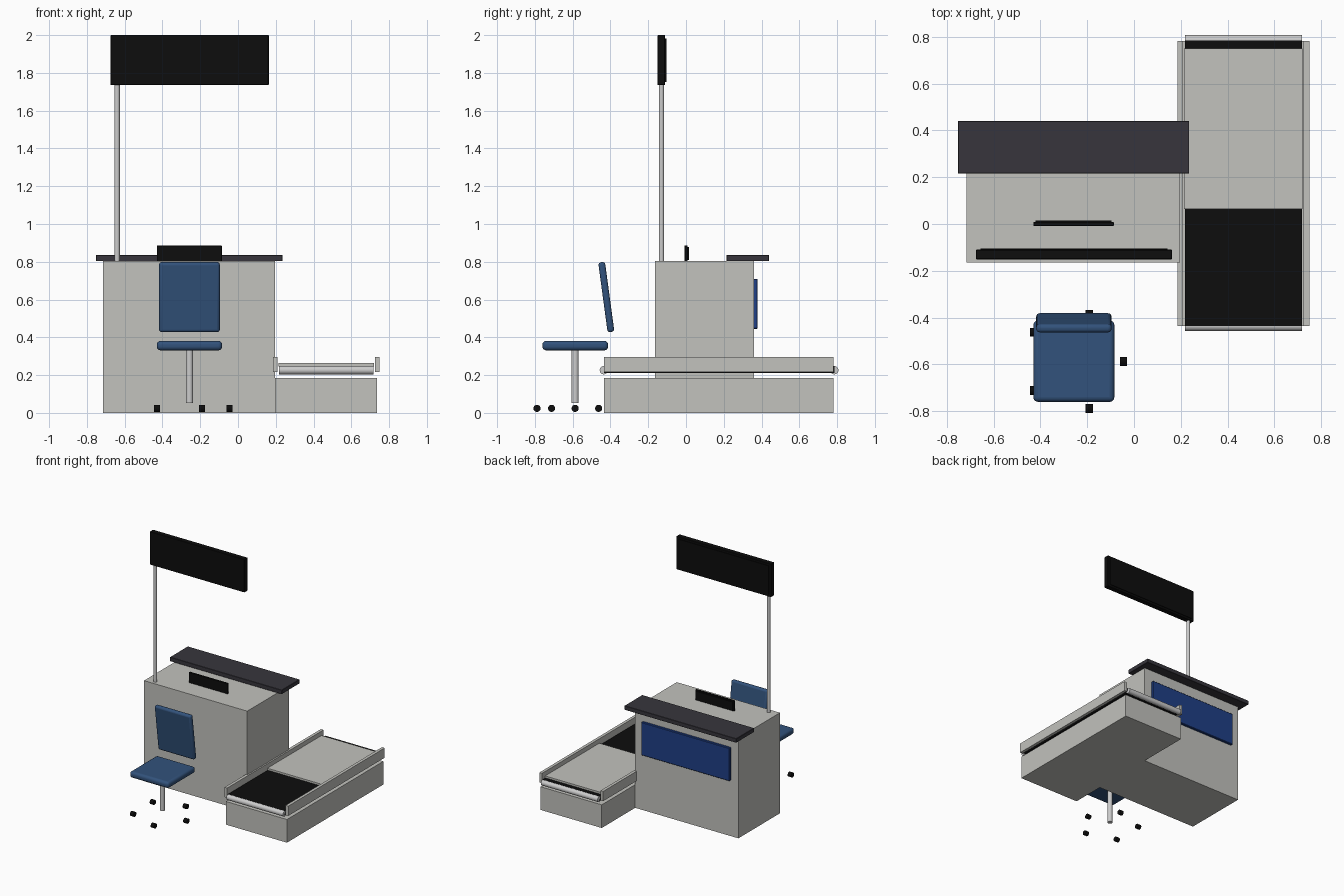
import bpy
from math import cos, sin, radians, atan2, hypot

if "Cube" in bpy.data.objects:
    bpy.data.objects.remove(bpy.data.objects["Cube"], do_unlink=True)


def material(name, r, g, b, rough=0.6):
    m = bpy.data.materials.new(name)
    m.use_nodes = True
    m.diffuse_color = (r, g, b, 1)
    bsdf = m.node_tree.nodes["Principled BSDF"]
    bsdf.inputs["Base Color"].default_value = (r, g, b, 1)
    bsdf.inputs["Roughness"].default_value = rough
    return m


grey = material("warm_grey_laminate", 0.54, 0.54, 0.51)
steel = material("light_steel", 0.6, 0.6, 0.6)
charcoal = material("charcoal_counter", 0.038, 0.036, 0.045)
black = material("black_plastic", 0.004, 0.004, 0.004)
blue = material("blue_panel", 0.014, 0.05, 0.24)
fabric = material("blue_upholstery", 0.032, 0.085, 0.2)


def box(name, mat, x, y, z, bevel=0, segments=1, tilt=0):
    """Box from (min, max) ranges on each axis, optionally bevelled and tilted about x."""
    ranges = (x, y, z)
    bpy.ops.mesh.primitive_cube_add(size=1, location=[(a + b) / 2 for a, b in ranges])
    ob = bpy.context.object
    ob.name = name
    ob.scale = [b - a for a, b in ranges]
    bpy.ops.object.transform_apply(location=False, rotation=False, scale=True)
    ob.rotation_euler.x = tilt
    ob.data.materials.append(mat)
    if bevel:
        mod = ob.modifiers.new("rounded_edges", 'BEVEL')
        mod.width, mod.segments = bevel, segments
        if segments > 1:
            bpy.ops.object.shade_smooth_by_angle(angle=radians(40))
    return ob


def rod(name, mat, centre, radius, length, axis='Z', sides=24):
    """Cylinder along x or z."""
    turn = (0, radians(90), 0) if axis == 'X' else (0, 0, 0)
    bpy.ops.mesh.primitive_cylinder_add(vertices=sides, radius=radius, depth=length,
                                        location=centre, rotation=turn)
    ob = bpy.context.object
    ob.name = name
    ob.data.materials.append(mat)
    bpy.ops.object.shade_smooth_by_angle(angle=radians(40))
    return ob


# Desk with raised counter and rear panel
box("desk_body", grey, (-0.715, 0.197), (-0.165, 0.36), (0, 0.803))
box("counter_top", charcoal, (-0.752, 0.236), (0.215, 0.44), (0.803, 0.836), 0.002)
box("rear_panel", blue, (-0.65, 0.13), (0.355, 0.379), (0.445, 0.71), 0.004)

# Small screen on the desk
box("desk_screen", black, (-0.43, -0.086), (-0.008, 0.008), (0.803, 0.886), 0.002)
box("desk_screen_face", black, (-0.42, -0.096), (0.007, 0.015), (0.81, 0.878))

# Overhead sign on its post
rod("sign_post", steel, (-0.64, -0.13, 1.27), 0.014, 0.94)
box("sign_case", black, (-0.675, 0.163), (-0.151, -0.11), (1.735, 2.0), 0.003)
box("sign_face", black, (-0.655, 0.143), (-0.111, -0.104), (1.752, 1.983))

# Baggage conveyor
mid = 0.467
box("conveyor_base", grey, (0.197, 0.737), (-0.435, 0.782), (0, 0.185))
box("conveyor_belt", black, (0.217, 0.717), (-0.435, 0.785), (0.212, 0.249))
box("weighing_plate", grey, (0.214, 0.72), (0.065, 0.75), (0.245, 0.264))
for side, label in ((-1, "right"), (1, "left")):
    cx = mid + side * 0.27
    box("conveyor_rail_" + label, grey, (cx - 0.012, cx + 0.012),
        (-0.435, 0.782), (0.217, 0.295))
for y, label in ((-0.435, "front"), (0.785, "back")):
    rod("roller_" + label, steel, (mid, y, 0.226), 0.022, 0.5, 'X')

# Chair: seat, reclined back, post and five casters
chair_x, chair_y = -0.257, -0.587
box("chair_seat", fabric, (-0.43, -0.084), (-0.76, -0.412), (0.331, 0.381), 0.02, 4)
low, high = (-0.397, 0.428), (-0.447, 0.798)
half = hypot(high[0] - low[0], high[1] - low[1]) / 2
cy, cz = (low[0] + high[0]) / 2, (low[1] + high[1]) / 2
box("chair_back", fabric, (chair_x - 0.161, chair_x + 0.161), (cy - 0.018, cy + 0.018),
    (cz - half, cz + half), 0.015, 4, atan2(low[0] - high[0], high[1] - low[1]))
rod("chair_post", steel, (chair_x, chair_y, 0.195), 0.019, 0.285)
for i in range(5):
    a = radians(72 * i)
    rod("caster_%d" % (i + 1), black,
        (chair_x + 0.212 * cos(a), chair_y + 0.212 * sin(a), 0.024), 0.019, 0.031, 'X', 16)
